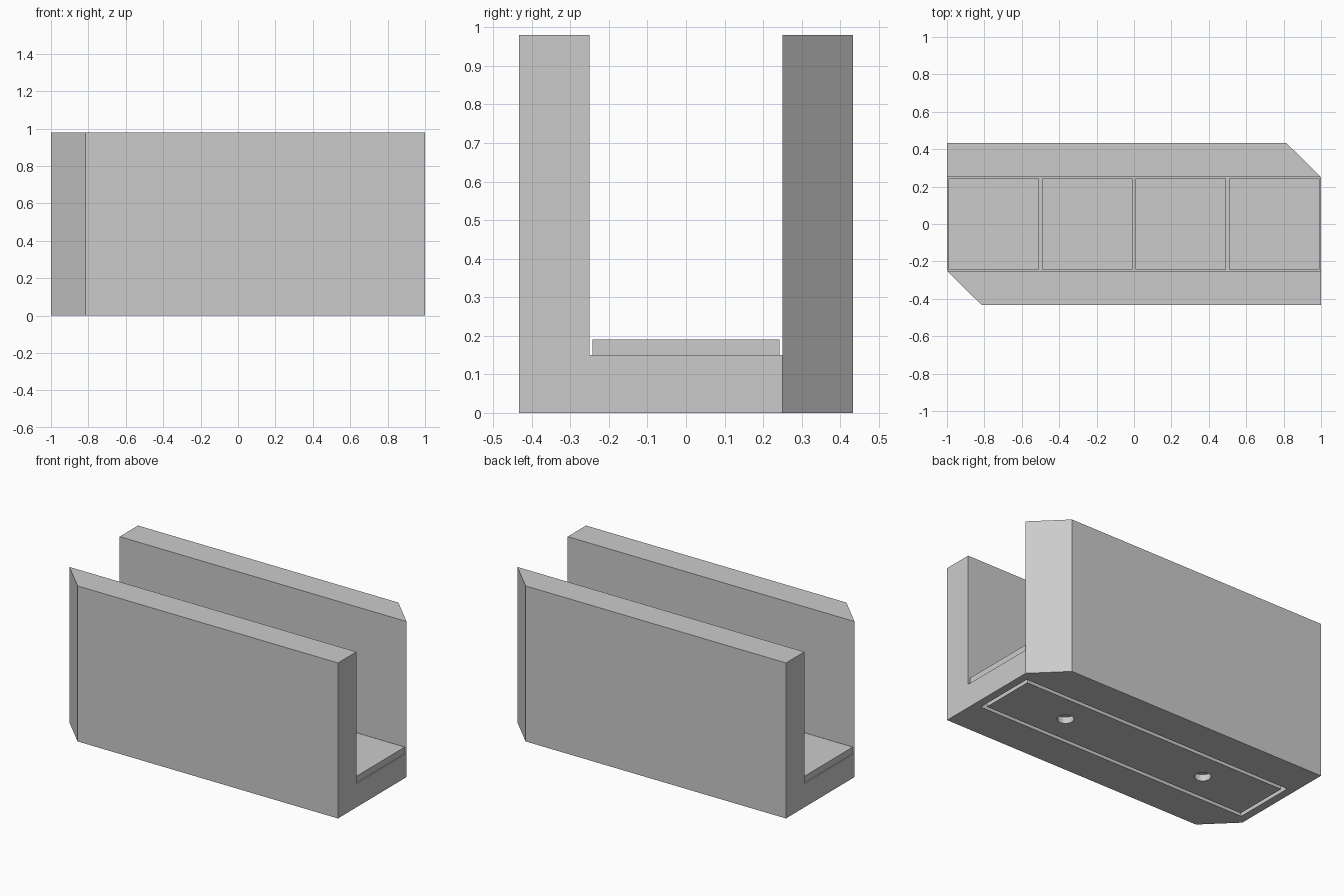
import bpy
import bmesh
from mathutils import Vector

cube = bpy.data.objects.get("Cube")
if cube:
    bpy.data.objects.remove(cube, do_unlink=True)

grey = bpy.data.materials.new("light_grey")
grey.use_nodes = True
grey.diffuse_color = (0.6, 0.6, 0.6, 1)
grey.node_tree.nodes["Principled BSDF"].inputs["Base Color"].default_value = grey.diffuse_color

HEIGHT = 0.98
HALF_DEPTH = 0.433
CHANNEL = 0.25       # half width of the channel
FLOOR = 0.15
CORNER = 0.815       # x where the corner cuts begin
RECESS = 0.04
GAP = 0.007


def prism(name, outline, bottom, top):
    """Extrude a flat outline between two heights."""
    bm = bmesh.new()
    face = bm.faces.new([bm.verts.new((x, y, bottom)) for x, y in outline])
    new = bmesh.ops.extrude_face_region(bm, geom=[face])["geom"]
    verts = [v for v in new if isinstance(v, bmesh.types.BMVert)]
    bmesh.ops.translate(bm, verts=verts, vec=Vector((0, 0, top - bottom)))
    bmesh.ops.recalc_face_normals(bm, faces=bm.faces)
    mesh = bpy.data.meshes.new(name)
    bm.to_mesh(mesh)
    bm.free()
    mesh.materials.append(grey)
    obj = bpy.data.objects.new(name, mesh)
    bpy.context.collection.objects.link(obj)
    return obj


def box(name, x, half_x, half_y, bottom, top):
    outline = [(x - half_x, -half_y), (x + half_x, -half_y),
               (x + half_x, half_y), (x - half_x, half_y)]
    return prism(name, outline, bottom, top)


def cut(target, cutter):
    """Subtract the cutter from the target and discard it."""
    cutter.hide_render = True
    mod = target.modifiers.new("cut", 'BOOLEAN')
    mod.operation = 'DIFFERENCE'
    mod.solver = 'EXACT'
    mod.object = cutter
    bpy.context.view_layer.objects.active = target
    bpy.ops.object.modifier_apply(modifier=mod.name)
    bpy.data.objects.remove(cutter, do_unlink=True)


# Body: six-sided block with two opposite corners cut off
half_outline = [(-1, -CHANNEL), (-CORNER, -HALF_DEPTH), (1, -HALF_DEPTH)]
outline = half_outline + [(-x, -y) for x, y in half_outline]
body = prism("channel_body", outline, 0, HEIGHT)

# Open channel between the walls, and the shallow recess underneath
cut(body, box("channel_cutter", 0, 1.2, CHANNEL, FLOOR, 1.2))
cut(body, box("recess_cutter", 0, 0.95, 0.2, -0.1, RECESS))

# Row of floor tiles
for i in range(4):
    box(f"floor_tile_{i + 1}", -0.75 + i * 0.5, CHANNEL - GAP, CHANNEL - GAP,
        FLOOR, FLOOR + 0.04)

# Bottom plate with two round holes
plate = box("bottom_plate", 0, 0.925, 0.175, 0, RECESS)
for x in (-0.5, 0.5):
    bpy.ops.mesh.primitive_cylinder_add(vertices=32, radius=0.047, depth=0.2,
                                        location=(x, 0, 0))
    hole = bpy.context.object
    hole.name = "hole_cutter"
    hole.data.materials.append(grey)
    cut(plate, hole)
